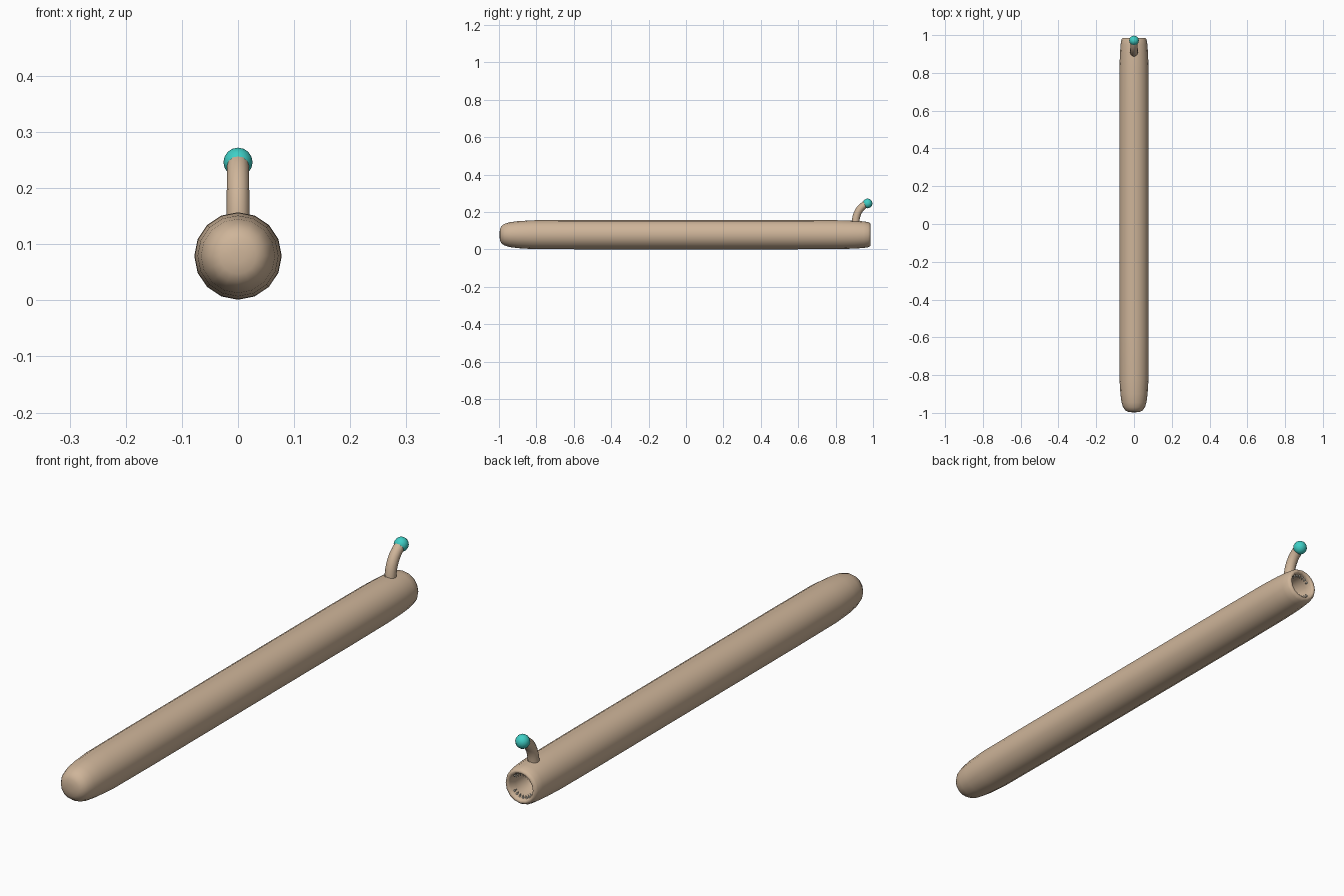
import bpy, bmesh, math
from mathutils import Vector

if "Cube" in bpy.data.objects:
    bpy.data.objects.remove(bpy.data.objects["Cube"])

CZ = 0.079   # height of the body axis
SIDES = 16


def material(name, rgb):
    m = bpy.data.materials.new(name)
    m.diffuse_color = (*rgb, 1)
    m.use_nodes = True
    m.node_tree.nodes["Principled BSDF"].inputs["Base Color"].default_value = m.diffuse_color
    return m


skin = material("skin", (0.62, 0.46, 0.32))
teal = material("teal", (0.05, 0.62, 0.56))
ivory = material("ivory", (0.75, 0.72, 0.62))


def finish(bm, name, mat, angle=50):
    bmesh.ops.recalc_face_normals(bm, faces=bm.faces)
    me = bpy.data.meshes.new(name)
    bm.to_mesh(me)
    bm.free()
    ob = bpy.data.objects.new(name, me)
    bpy.context.collection.objects.link(ob)
    me.materials.append(mat)
    bpy.ops.object.select_all(action='DESELECT')
    ob.select_set(True)
    bpy.context.view_layer.objects.active = ob
    if angle:
        bpy.ops.object.shade_smooth_by_angle(angle=math.radians(angle))
    return ob


def tube(rings, sides):
    """Skin a closed tube through (centre, tangent, radius) rings in the YZ plane."""
    bm = bmesh.new()
    loops = []
    for c, t, r in rings:
        n = Vector((1, 0, 0)).cross(t).normalized()
        loops.append([bm.verts.new(c + r * (Vector((1, 0, 0)) * math.cos(a) + n * math.sin(a)))
                      for a in (2 * math.pi * i / sides for i in range(sides))])
    for a, b in zip(loops, loops[1:]):
        for i in range(sides):
            j = (i + 1) % sides
            bm.faces.new((a[i], a[j], b[j], b[i]))
    bm.faces.new(loops[0])
    bm.faces.new(loops[-1])
    return bm


# Body: blunt rounded tail, long trunk, rolled lip and hollow throat (y, radius)
profile = [(-0.997, 0.012), (-0.994, 0.032), (-0.986, 0.047), (-0.970, 0.058),
           (-0.945, 0.066), (-0.90, 0.072), (-0.82, 0.077), (-0.6, 0.078),
           (0.6, 0.078), (0.82, 0.077), (0.90, 0.0745), (0.95, 0.071),
           (0.975, 0.067), (0.985, 0.061), (0.986, 0.053), (0.978, 0.048),
           (0.95, 0.046), (0.90, 0.042), (0.865, 0.031), (0.85, 0.012)]
axis = Vector((0, 1, 0))
finish(tube([(Vector((0, y, CZ)), axis, r) for y, r in profile], SIDES), "worm_body", skin, 80)

# Stalk: curved tube rising from the head
p0, p1, p2 = Vector((0, 0.906, 0.135)), Vector((0, 0.906, 0.215)), Vector((0, 0.968, 0.246))
rings = []
for i in range(9):
    t = i / 8
    c = (1 - t) ** 2 * p0 + 2 * t * (1 - t) * p1 + t * t * p2
    d = (1 - t) * (p1 - p0) + t * (p2 - p1)
    rings.append((c, d, 0.0205 - 0.001 * t))
finish(tube(rings, 12), "lure_stalk", skin)

# Glowing bulb at the stalk tip
bm = bmesh.new()
bmesh.ops.create_uvsphere(bm, u_segments=12, v_segments=8, radius=0.026)
bmesh.ops.translate(bm, verts=bm.verts, vec=(0, 0.971, 0.246))
finish(bm, "lure_bulb", teal)

# Teeth: upper and lower arcs of small cones pointing into the mouth
bm = bmesh.new()
for side in (1, -1):
    for k in range(-3, 4):
        a = side * math.pi / 2 + math.radians(17 * k)
        out = Vector((math.cos(a), 0, math.sin(a)))
        cone = bmesh.ops.create_cone(bm, cap_ends=True, segments=6, radius1=0.005,
                                     radius2=0, depth=0.016)["verts"]
        rot = Vector((0, 0, 1)).rotation_difference(-out).to_matrix()
        bmesh.ops.rotate(bm, verts=cone, matrix=rot, cent=(0, 0, 0))
        bmesh.ops.translate(bm, verts=cone, vec=Vector((0, 0.968, CZ)) + out * 0.041)
finish(bm, "teeth", ivory, None)
